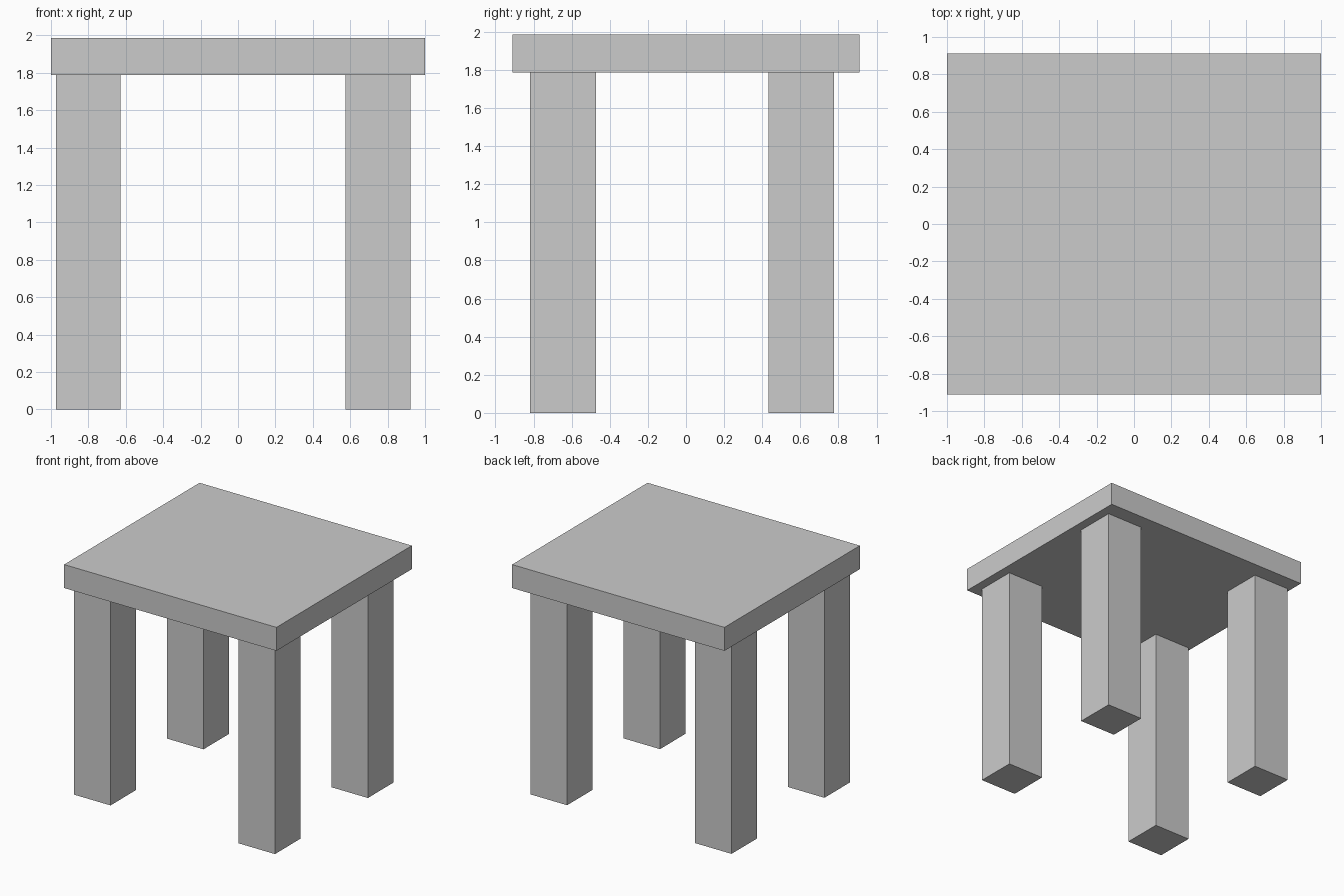
import bpy

if "Cube" in bpy.data.objects:
    bpy.data.objects.remove(bpy.data.objects["Cube"])


def add_box(name, x, y, z):
    """Box spanning the given (min, max) ranges."""
    spans = (x, y, z)
    bpy.ops.mesh.primitive_cube_add(size=1, location=[(a + b) / 2 for a, b in spans])
    obj = bpy.context.object
    obj.name = name
    obj.scale = [b - a for a, b in spans]
    bpy.ops.object.transform_apply(location=False, rotation=False, scale=True)
    return obj


HEIGHT = 1.987
UNDERSIDE = 1.787
LEG = 0.345

# Slab top
add_box("table_top", (-1, 1), (-0.911, 0.911), (UNDERSIDE, HEIGHT))

# Four square legs, set slightly off-centre under the top
for side, x in (("left", -0.973), ("right", 0.576)):
    for end, y in (("front", -0.818), ("back", 0.432)):
        add_box(f"{end}_{side}_leg", (x, x + LEG), (y, y + LEG), (0, UNDERSIDE))
